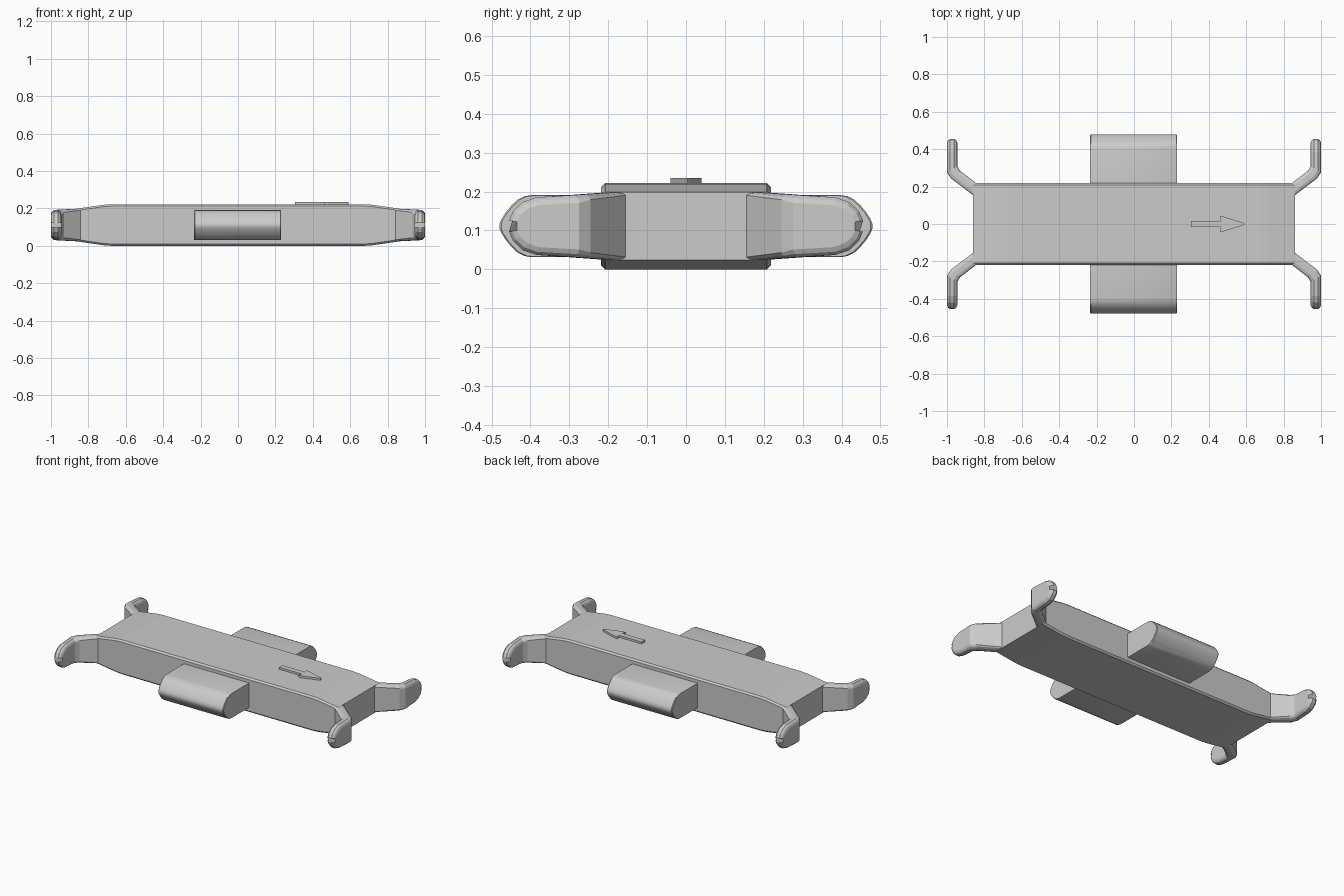
import bpy, bmesh, math

if "Cube" in bpy.data.objects:
    bpy.data.objects.remove(bpy.data.objects["Cube"])

MID = 0.111  # height of the horizontal symmetry plane


def finish(name, verts, faces, smooth=None):
    me = bpy.data.meshes.new(name)
    me.from_pydata(verts, [], faces)
    bm = bmesh.new()
    bm.from_mesh(me)
    bmesh.ops.recalc_face_normals(bm, faces=bm.faces)
    bm.to_mesh(me)
    bm.free()
    ob = bpy.data.objects.new(name, me)
    bpy.context.collection.objects.link(ob)
    if smooth:
        bpy.ops.object.select_all(action='DESELECT')
        ob.select_set(True)
        bpy.context.view_layer.objects.active = ob
        bpy.ops.object.shade_smooth_by_angle(angle=math.radians(smooth))
    return ob


def loft(name, rings, smooth=None):
    """Skin closed rings of equal length and cap both ends."""
    n = len(rings[0])
    verts = [p for r in rings for p in r]
    faces = [(i * n + j, i * n + (j + 1) % n, (i + 1) * n + (j + 1) % n, (i + 1) * n + j)
             for i in range(len(rings) - 1) for j in range(n)]
    faces += [tuple(range(n)), tuple(range(len(verts) - n, len(verts)))]
    return finish(name, verts, faces, smooth)


# Main bar: chamfered section, thinner towards both ends
def bar_ring(x, h, w=0.218, c=0.01):
    yz = [(w, h - c), (w - c, h), (c - w, h), (-w, h - c)]
    yz += [(y, -z) for y, z in reversed(yz)]
    return [(x, y, MID + z) for y, z in yz]


half = [(0.68, 0.111), (0.72, 0.108), (0.862, 0.0875)]
loft("main_bar", [bar_ring(-x, h) for x, h in reversed(half)] + [bar_ring(x, h) for x, h in half])

# Corner arms: bent plate, (outer xy, inner xy, half height, bevel, tip pull-back)
STATIONS = [
    ((0.835, 0.212), (0.862, 0.155), 0.0875, 0.008, 0.0),
    ((0.93, 0.285), (0.98, 0.245), 0.082, 0.014, 0.0),
    ((0.945, 0.31), (1.0, 0.275), 0.080, 0.020, 0.0),
    ((0.945, 0.385), (1.0, 0.385), 0.074, 0.020, 0.006),
    ((0.945, 0.42), (1.0, 0.42), 0.062, 0.018, 0.012),
    ((0.945, 0.445), (1.0, 0.445), 0.038, 0.010, 0.018),
    ((0.945, 0.455), (1.0, 0.455), 0.014, 0.003, 0.020),
]
LAYERS = [(0, 1), (0.1, 0.4), (0.3, 0), (0.7, 0), (0.9, 0.4), (1, 1)]


def arm_ring(st, sx, sy):
    a, b, h, bevel, pull = st
    top = []
    for t, k in LAYERS:
        x = a[0] + (b[0] - a[0]) * t
        y = a[1] + (b[1] - a[1]) * t - pull * k
        top.append((sx * x, sy * y, h - bevel * k))
    return [(x, y, MID + z) for x, y, z in top] + [(x, y, MID - z) for x, y, z in reversed(top)]


for sx, end in ((1, "right"), (-1, "left")):
    for sy, side in ((1, "back"), (-1, "front")):
        loft(f"{side}_{end}_arm", [arm_ring(s, sx, sy) for s in STATIONS])

# Side pads: rounded nose profile run along x
nose = [(0.2, 0.08), (0.395, 0.08), (0.415, 0.077), (0.433, 0.068), (0.449, 0.053),
        (0.463, 0.036), (0.474, 0.019), (0.479, 0.007)]
profile = nose + [(y, -z) for y, z in reversed(nose)]
for sy, side in ((1, "back"), (-1, "front")):
    rings = [[(x, sy * (y - e), MID + z * (1 - 4 * e)) for y, z in profile]
             for x, e in ((-0.234, 0.004), (-0.23, 0), (0.226, 0), (0.23, 0.004))]
    loft(f"{side}_pad", rings, 35)

# Raised direction arrow
up = [(0.305, 0.017), (0.465, 0.017), (0.46, 0.04), (0.48, 0.039), (0.585, 0.006), (0.59, 0.002)]
outline = up + [(x, -y) for x, y in reversed(up)]
loft("direction_arrow", [[(x, y, z) for x, y in outline] for z in (0.215, 0.235)])
